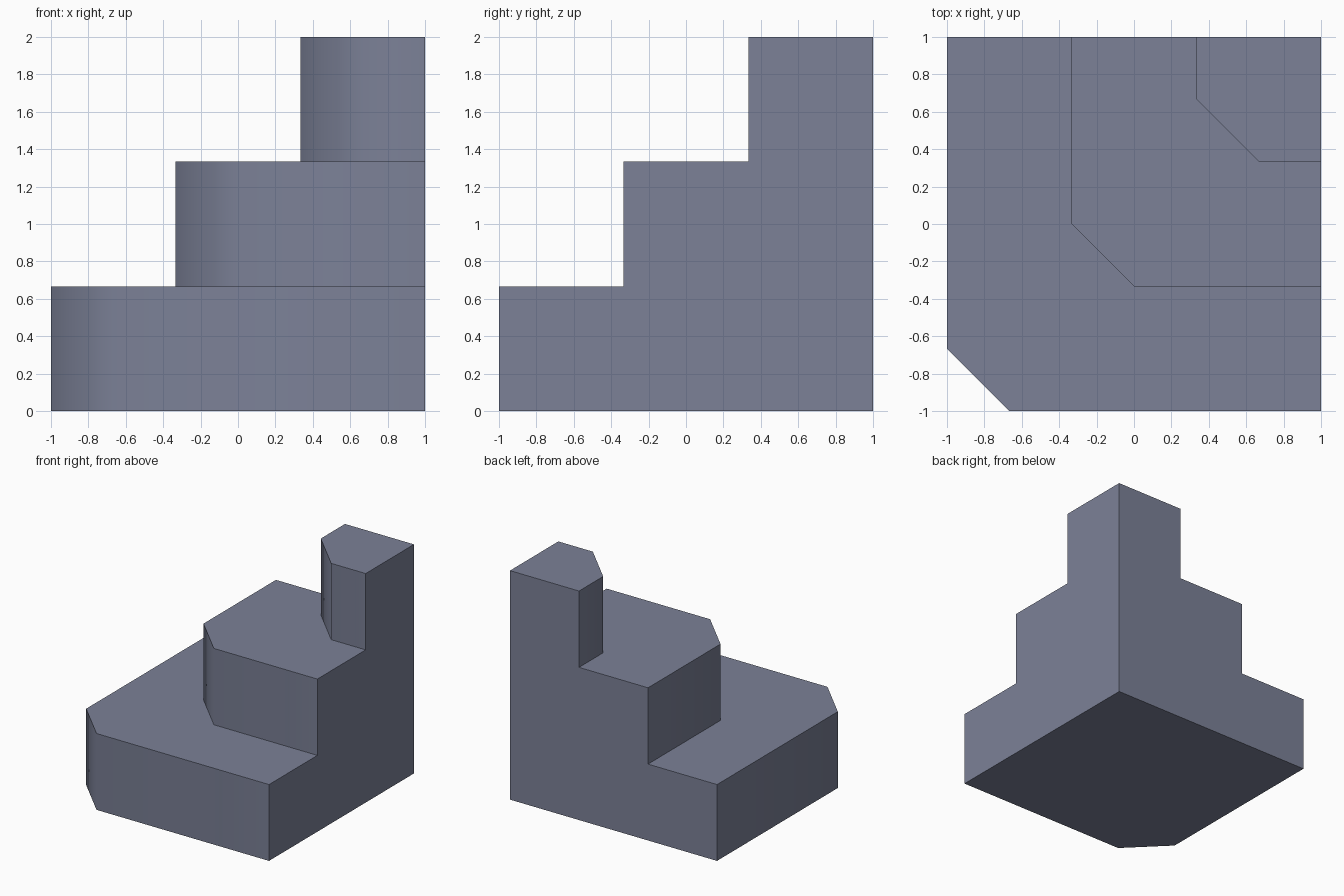
import bpy, bmesh, math

if "Cube" in bpy.data.objects:
    bpy.data.objects.remove(bpy.data.objects["Cube"])

slate = bpy.data.materials.new("slate blue grey")
slate.diffuse_color = (0.20, 0.22, 0.31, 1.0)
slate.use_nodes = True
slate.node_tree.nodes["Principled BSDF"].inputs["Base Color"].default_value = slate.diffuse_color

STEP = 2 / 3      # tread depth and riser height
CHAMFER = 1 / 3   # cut on the outer corner of each step

bm = bmesh.new()


def ring(c, z):
    """Open outline of one step at height z, from back wall to right wall."""
    pts = [(c, 1), (c, c + CHAMFER), (c + CHAMFER, c), (1, c)]
    return [bm.verts.new((x, y, z)) for x, y in pts]


# Outlines at the foot and head of every riser
rings = []
for i in range(3):
    rings += [ring(-1 + i * STEP, i * STEP), ring(-1 + i * STEP, (i + 1) * STEP)]

# Risers and treads
for low, high in zip(rings, rings[1:]):
    for j in range(3):
        bm.faces.new((low[j], low[j + 1], high[j + 1], high[j]))

# Base, top, and the two flat stepped walls meeting at the back corner
foot = bm.verts.new((1, 1, 0))
head = bm.verts.new((1, 1, 2))
bm.faces.new(rings[0] + [foot])
bm.faces.new(rings[-1] + [head])
for side in (0, 3):
    bm.faces.new([r[side] for r in rings] + [head, foot])
bmesh.ops.recalc_face_normals(bm, faces=bm.faces)

mesh = bpy.data.meshes.new("corner_steps")
bm.to_mesh(mesh)
bm.free()
mesh.materials.append(slate)
steps = bpy.data.objects.new("corner_steps", mesh)
bpy.context.collection.objects.link(steps)

# Chamfers shade softly, square edges stay sharp
bpy.context.view_layer.objects.active = steps
steps.select_set(True)
bpy.ops.object.shade_smooth_by_angle(angle=math.radians(60))
